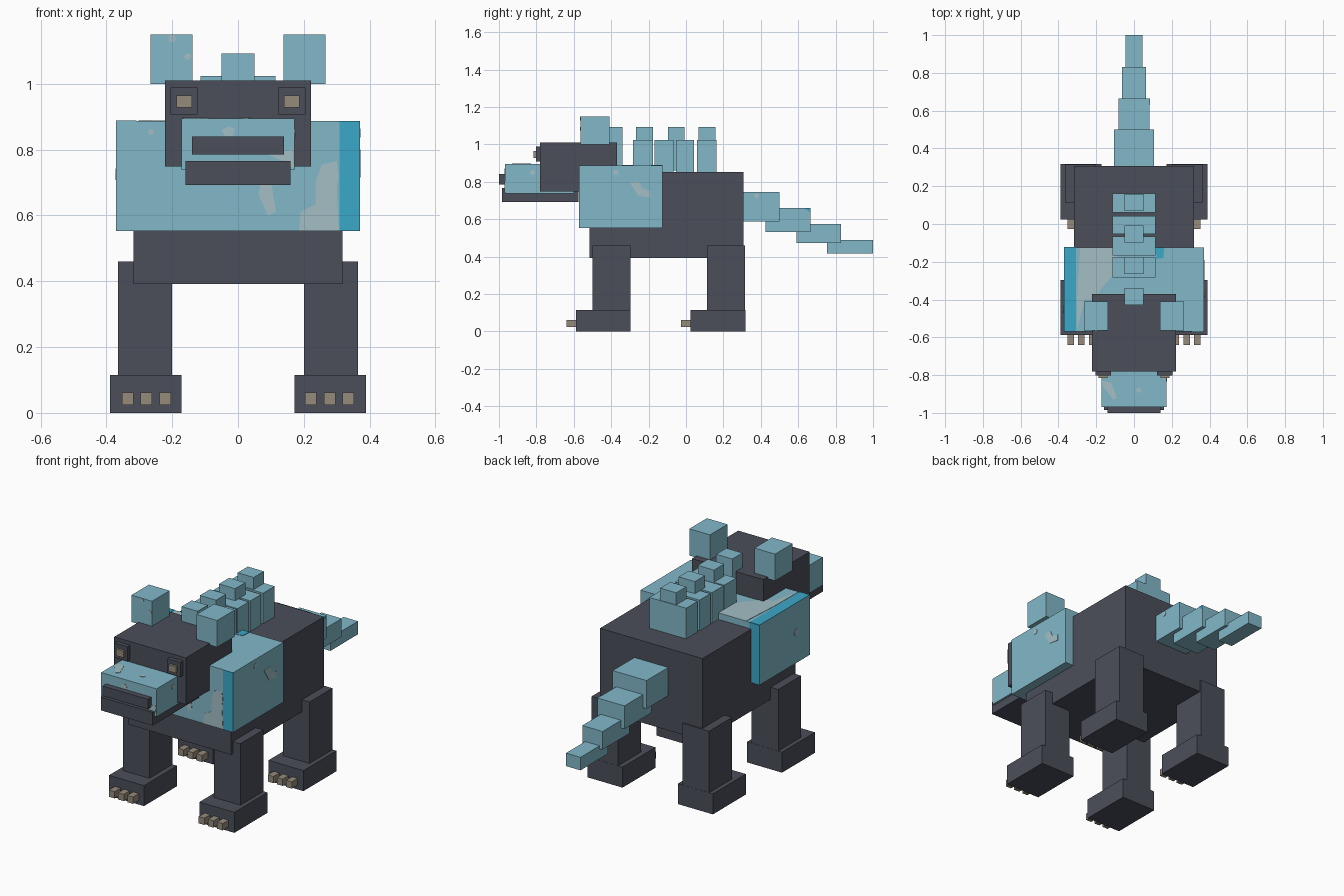
import bpy, bmesh, math

cube = bpy.data.objects.get("Cube")
if cube:
    bpy.data.objects.remove(cube, do_unlink=True)


def material(name, rgb):
    lin = [(c / 255 / 12.92) if c < 11 else ((c / 255 + 0.055) / 1.055) ** 2.4 for c in rgb]
    m = bpy.data.materials.new(name)
    m.use_nodes = True
    m.diffuse_color = (*lin, 1)
    bsdf = next(n for n in m.node_tree.nodes if n.type == 'BSDF_PRINCIPLED')
    bsdf.inputs["Base Color"].default_value = (*lin, 1)
    return m


DARK = material("slate", (75, 78, 90))
ICE = material("ice blue", (130, 184, 201))
BRIGHT = material("bright blue", (59, 168, 200))
FROST = material("frost grey", (163, 191, 197))
CLAW = material("claw tan", (150, 139, 124))


def finish(name, bm, mat):
    bmesh.ops.recalc_face_normals(bm, faces=bm.faces)
    me = bpy.data.meshes.new(name)
    bm.to_mesh(me)
    bm.free()
    me.materials.append(mat)
    ob = bpy.data.objects.new(name, me)
    bpy.context.collection.objects.link(ob)
    return ob


def box(name, x, y, z, mat):
    """Box from (min, max) ranges on each axis."""
    bm = bmesh.new()
    bmesh.ops.create_cube(bm, size=1)
    for v in bm.verts:
        v.co = [(r[0] + r[1]) / 2 + c * (r[1] - r[0]) for r, c in zip((x, y, z), v.co)]
    return finish(name, bm, mat)


def pair(name, x, y, z, mat):
    """Box on the left (+x) and its mirror on the right."""
    box("left_" + name, x, y, z, mat)
    box("right_" + name, (-x[1], -x[0]), y, z, mat)


def plate(name, axis, level, out, points, mat):
    """Thin painted patch lying on a face normal to the given axis."""
    bm = bmesh.new()
    verts = []
    for p in points:
        co = list(p)
        co.insert(axis, level)
        verts.append(bm.verts.new(co))
    face = bm.faces.new(verts)
    ext = bmesh.ops.extrude_face_region(bm, geom=[face])["geom"]
    for v in ext:
        if isinstance(v, bmesh.types.BMVert):
            v.co[axis] += out * 0.002
    return finish(name, bm, mat)


def spot(u, v, r):
    return [(u + r * math.cos(a * math.pi / 3), v + r * math.sin(a * math.pi / 3)) for a in range(6)]


def rect(u0, u1, v0, v1):
    return [(u0, v0), (u1, v0), (u1, v1), (u0, v1)]


# Body and mane
box("body", (-.318, .318), (-.517, .308), (.392, .852), DARK)
box("mane", (-.37, .37), (-.57, -.125), (.552, .887), ICE)

# Head
box("head", (-.222, .222), (-.78, -.37), (.748, 1.01), DARK)
box("snout", (-.172, .172), (-.968, -.6), (.738, .895), ICE)
box("jaw", (-.16, .16), (-.985, -.575), (.692, .766), DARK)
box("nose", (-.14, .14), (-1, -.96), (.785, .84), DARK)
pair("ear", (.138, .266), (-.565, -.41), (1.0, 1.15), ICE)
pair("eye_socket", (.123, .205), (-.803, -.77), (.907, .989), DARK)
pair("eye", (.14, .187), (-.816, -.79), (.928, .965), CLAW)

# Legs, feet and claws
for end, dy in (("front", 0), ("back", .613)):
    pair(end + "_leg", (.2, .365), (-.5 + dy, -.297 + dy), (.05, .46), DARK)
    pair(end + "_foot", (.172, .389), (-.588 + dy, -.296 + dy), (0, .115), DARK)
    for i in range(3):
        x = .204 + i * .057
        pair(f"{end}_claw_{i + 1}", (x, x + .035), (-.64 + dy, -.57 + dy), (.024, .062), CLAW)

# Back plates with a row of narrow spikes
for i, (a, b) in enumerate(((-.283, -.176), (-.168, -.067), (-.053, .043), (.06, .162))):
    box(f"back_plate_{i + 1}", (-.114, .114), (a, b), (.84, 1.024), ICE)
for i, y in enumerate((-.429, -.266, -.097, .068)):
    box(f"back_spike_{i + 1}", (-.05, .05), (y, y + .09), (.86, 1.092), ICE)

# Tapering tail
for i, (w, y0, y1, z0, z1) in enumerate(((.105, .29, .5, .587, .745), (.083, .425, .665, .53, .66),
                                         (.063, .59, .83, .472, .574), (.045, .755, 1, .416, .489))):
    box(f"tail_{i + 1}", (-w, w), (y0, y1), (z0, z1), ICE)

# Painted stripes on the mane
plate("mane_front_stripe", 1, -.57, -1, rect(.308, .37, .552, .887), BRIGHT)
plate("mane_top_stripe", 2, .887, 1, rect(-.37, -.308, -.57, -.125), BRIGHT)
plate("mane_rear_stripe", 1, -.125, 1, rect(-.37, -.308, .552, .887), BRIGHT)
plate("mane_top_fleck", 2, .887, 1, [(.115, -.125), (.16, -.125), (.155, -.18), (.12, -.185)], BRIGHT)

# Frosted patches on the mane
plate("mane_front_frost", 1, -.57, -1,
      [(.185, .552), (.19, .61), (.235, .633), (.235, .70), (.255, .755), (.30, .765),
       (.306, .72), (.30, .68), (.307, .552)], FROST)
plate("mane_front_frost_small", 1, -.57, -1,
      [(.062, .665), (.08, .755), (.11, .77), (.10, .71), (.115, .61), (.09, .60)], FROST)
plate("mane_front_spot", 1, -.57, -1, spot(-.265, .853, .009), FROST)
plate("mane_top_frost", 2, .887, 1,
      [(-.285, -.125), (-.085, -.125), (-.11, -.27), (-.18, -.35), (-.2, -.4), (-.26, -.4),
       (-.303, -.565), (-.30, -.35)], FROST)
plate("mane_left_frost", 0, .37, 1,
      [(-.30, .795), (-.25, .80), (-.235, .765), (-.19, .75), (-.19, .715), (-.255, .725)], FROST)
plate("mane_left_spot", 0, .37, 1, spot(-.375, .85, .016), FROST)
plate("mane_right_spot", 0, -.37, -1, spot(-.45, .725, .02), FROST)

# Frosted patches on the snout, ears and tail
plate("snout_top_frost", 2, .895, 1, [(-.17, -.83), (-.12, -.84), (-.09, -.92), (-.11, -.93), (-.165, -.86)], FROST)
plate("snout_top_spot", 2, .895, 1, spot(.025, -.88, .015), FROST)
plate("snout_front_frost", 1, -.968, -1, [(-.05, .86), (-.03, .87), (-.01, .865), (-.015, .842), (-.04, .842)], FROST)
plate("snout_corner_frost", 1, -.968, -1, [(.09, .785), (.165, .80), (.17, .745), (.13, .768)], FROST)
plate("snout_left_spot", 0, .172, 1, spot(-.82, .85, .015), FROST)
plate("ear_spot_top", 1, -.565, -1, spot(-.2, 1.138, .012), FROST)
plate("ear_spot_side", 1, -.565, -1, spot(-.153, 1.083, .011), FROST)
plate("tail_spot", 0, .105, 1, spot(.377, .725, .014), FROST)
plate("tail_fleck", 0, .083, 1, [(.63, .66), (.665, .66), (.665, .635)], BRIGHT)
